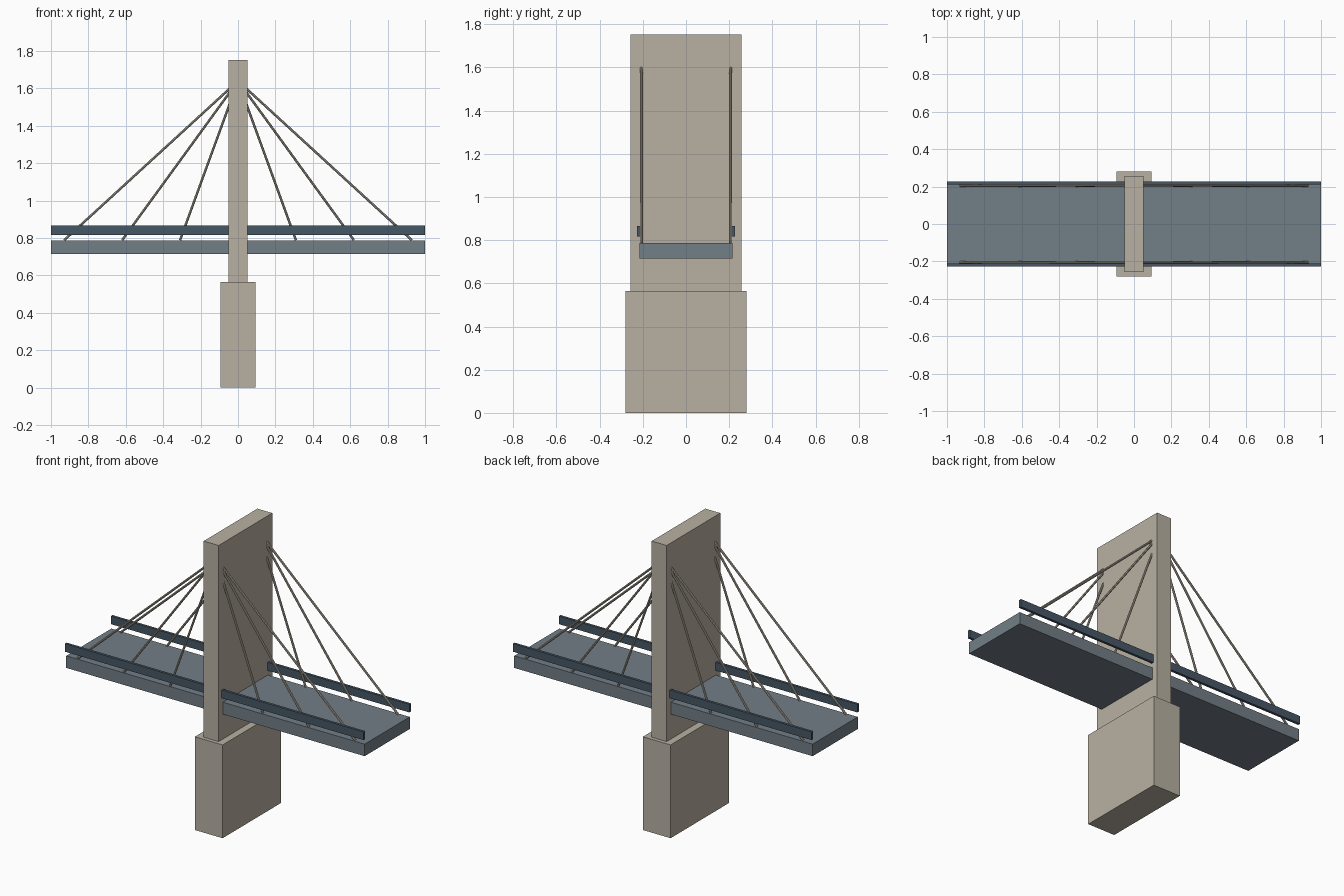
import bpy
from mathutils import Vector

if "Cube" in bpy.data.objects:
    bpy.data.objects.remove(bpy.data.objects["Cube"])


def material(name, rgb):
    # sRGB 0-255 to linear
    lin = [(c / 255 / 12.92) if c < 10 else ((c / 255 + 0.055) / 1.055) ** 2.4 for c in rgb]
    m = bpy.data.materials.new(name)
    m.diffuse_color = (*lin, 1)
    m.use_nodes = True
    m.node_tree.nodes["Principled BSDF"].inputs["Base Color"].default_value = m.diffuse_color
    return m


concrete = material("concrete", (184, 176, 162))
slate = material("slate_deck", (114, 126, 135))
steel = material("dark_blue_steel", (70, 87, 101))


def box(name, lo, hi, mat):
    lo, hi = Vector(lo), Vector(hi)
    bpy.ops.mesh.primitive_cube_add(size=1, location=(lo + hi) / 2)
    ob = bpy.context.object
    ob.name = name
    ob.scale = hi - lo
    bpy.ops.object.transform_apply(location=False, rotation=False, scale=True)
    ob.data.materials.append(mat)
    return ob


def rod(name, a, b, radius, mat):
    a, b = Vector(a), Vector(b)
    d = b - a
    bpy.ops.mesh.primitive_cylinder_add(vertices=8, radius=radius, depth=d.length, location=(a + b) / 2)
    ob = bpy.context.object
    ob.name = name
    ob.rotation_euler = d.to_track_quat('Z', 'Y').to_euler()
    ob.data.materials.append(mat)
    return ob


# Pier and tower
box("pier", (-0.093, -0.28, 0), (0.093, 0.28, 0.565), concrete)
box("tower", (-0.05, -0.257, 0.565), (0.05, 0.257, 1.753), concrete)

# Road deck
box("deck", (-1, -0.216, 0.715), (1, 0.216, 0.788), slate)

for side, label in ((-1, "front"), (1, "back")):
    # Side rails floating above the deck edge
    y0, y1 = sorted((side * 0.211, side * 0.227))
    box(f"{label}_rail", (-1, y0, 0.817), (1, y1, 0.866), steel)
    # Stay cables fanning out from the tower
    for end in (-1, 1):
        for i, reach in enumerate((0.31, 0.62, 0.93)):
            rod(f"{label}_cable_{'left' if end < 0 else 'right'}_{i + 1}",
                (0, side * 0.207, 1.64), (end * reach, side * 0.205, 0.788), 0.0065, concrete)
